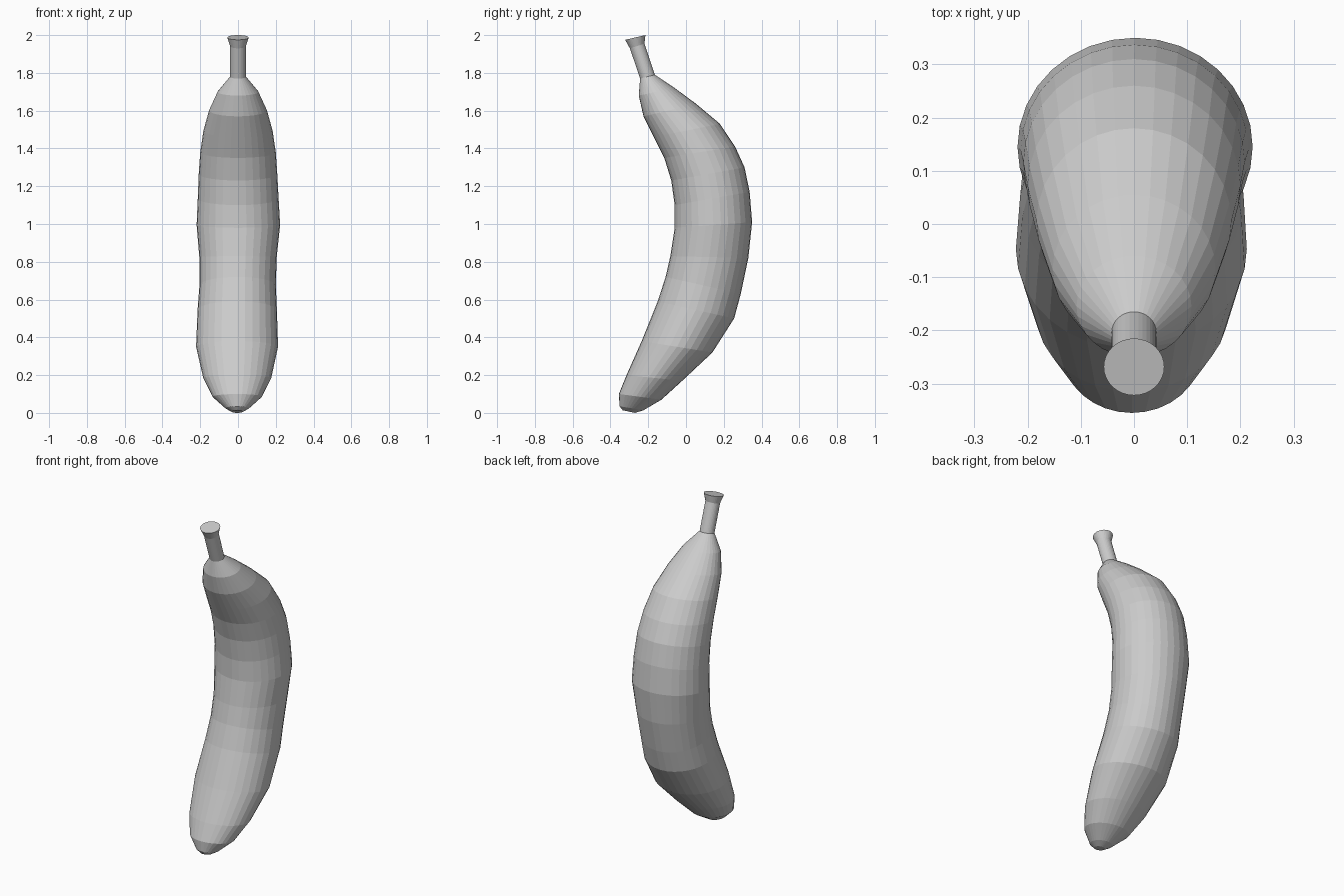
import bpy, bmesh
from math import cos, sin, tau

SIDES = 32


def loft(name, rings):
    """Skin elliptical rings: front (y, z), back (y, z), half width, x shift."""
    bm = bmesh.new()
    loops = []
    for fy, fz, by, bz, w, dx in rings:
        cy, cz = (fy + by) / 2, (fz + bz) / 2
        hy, hz = (by - fy) / 2, (bz - fz) / 2
        loops.append([bm.verts.new((dx + w * cos(tau * i / SIDES),
                                    cy + hy * sin(tau * i / SIDES),
                                    cz + hz * sin(tau * i / SIDES)))
                      for i in range(SIDES)])
    for a, b in zip(loops, loops[1:]):
        for i in range(SIDES):
            j = (i + 1) % SIDES
            bm.faces.new((a[i], a[j], b[j], b[i]))
    bm.faces.new(loops[0])
    bm.faces.new(loops[-1])
    bmesh.ops.recalc_face_normals(bm, faces=bm.faces)
    mesh = bpy.data.meshes.new(name)
    bm.to_mesh(mesh)
    bm.free()
    obj = bpy.data.objects.new(name, mesh)
    bpy.context.collection.objects.link(obj)
    return obj


# Curved fruit body, blunt tip to neck, with its stem and flared cut end
loft("banana", [
    (-.335, .014, -.270, .000, .030, -.004),
    (-.352, .035, -.225, .014, .062, -.004),
    (-.355, .10, -.13, .07, .130, -.004),
    (-.315, .20, -.02, .17, .180, -.004),
    (-.235, .38, .14, .32, .217, -.005),
    (-.150, .59, .255, .50, .210, -.004),
    (-.108, .72, .29, .63, .202, -.002),
    (-.083, .83, .33, .82, .205, 0),
    (-.060, .98, .35, 1.01, .221, .002),
    (-.060, 1.10, .337, 1.17, .214, .001),
    (-.078, 1.23, .31, 1.30, .208, 0),
    (-.115, 1.35, .26, 1.41, .200, 0),
    (-.170, 1.46, .18, 1.53, .183, 0),
    (-.225, 1.57, .055, 1.635, .153, 0),
    (-.250, 1.68, -.06, 1.72, .108, 0),
    (-.243, 1.77, -.165, 1.79, .042, 0),
    (-.297, 1.93, -.220, 1.955, .042, 0),
    (-.322, 1.975, -.215, 2.00, .057, 0),
])
